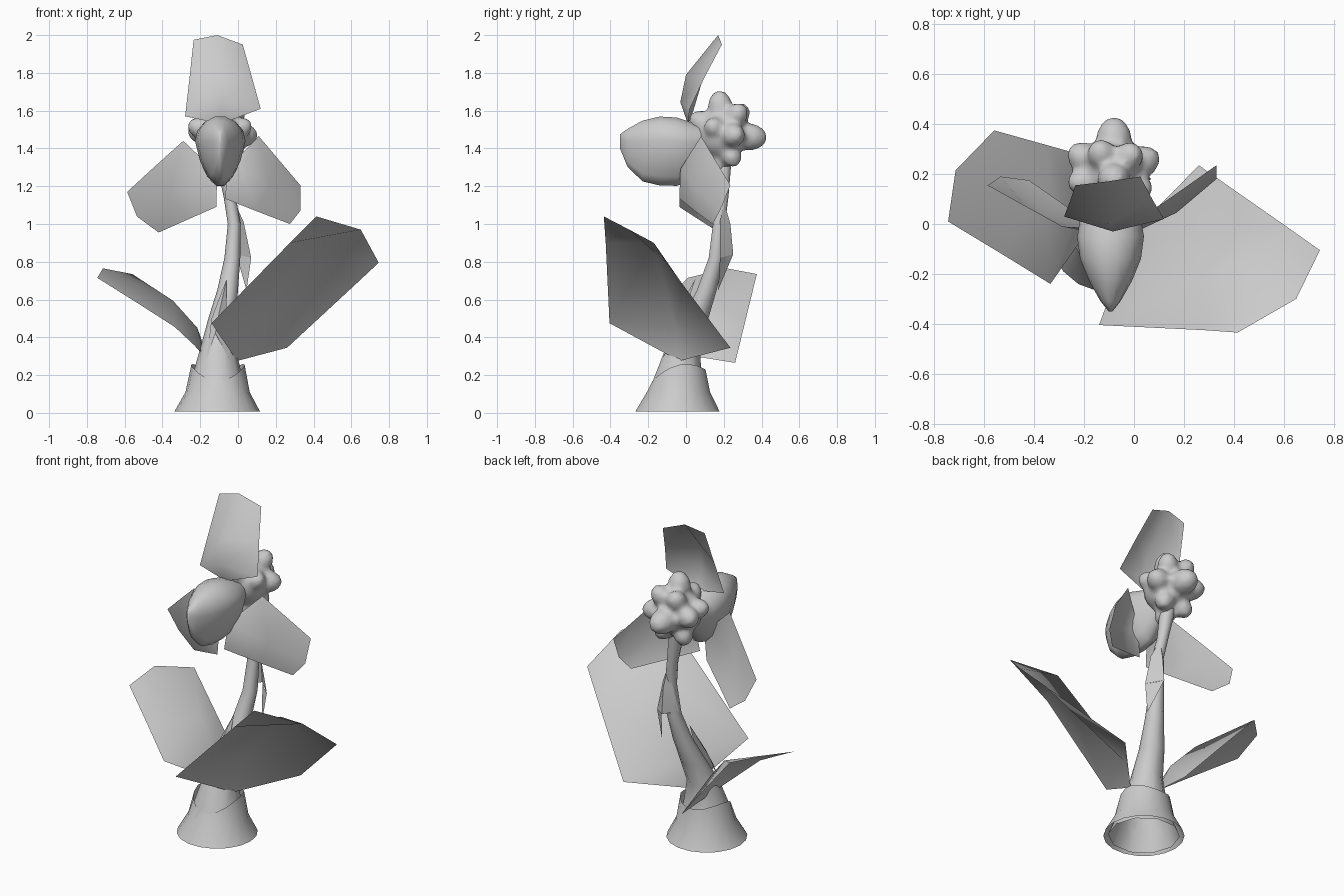
import bpy, bmesh, math
from mathutils import Vector, Matrix

cube = bpy.data.objects.get("Cube")
if cube:
    bpy.data.objects.remove(cube)

GREY = (0.6, 0.6, 0.6, 1)
mat = bpy.data.materials.new("plain grey")
mat.use_nodes = True
mat.diffuse_color = GREY
mat.node_tree.nodes["Principled BSDF"].inputs["Base Color"].default_value = GREY


def finish(name, bm, angle=60):
    me = bpy.data.meshes.new(name)
    bmesh.ops.recalc_face_normals(bm, faces=bm.faces)
    bm.to_mesh(me)
    bm.free()
    me.materials.append(mat)
    ob = bpy.data.objects.new(name, me)
    bpy.context.collection.objects.link(ob)
    bpy.ops.object.select_all(action='DESELECT')
    ob.select_set(True)
    bpy.context.view_layer.objects.active = ob
    bpy.ops.object.shade_smooth_by_angle(angle=math.radians(angle))
    return ob


def loft(name, rings, caps=(False, False), angle=60):
    """Skin a list of closed rings of points."""
    bm = bmesh.new()
    loops = [[bm.verts.new(p) for p in ring] for ring in rings]
    n = len(loops[0])
    for a, b in zip(loops, loops[1:]):
        for i in range(n):
            j = (i + 1) % n
            bm.faces.new((a[i], a[j], b[j], b[i]))
    if caps[0]:
        bm.faces.new(loops[0])
    if caps[1]:
        bm.faces.new(loops[-1])
    return finish(name, bm, angle)


def circle(x, y, z, r, n):
    turn = 2 * math.pi / n
    return [Vector((x + r * math.cos(i * turn), y + r * math.sin(i * turn), z)) for i in range(n)]


def blade(name, base, left, mid, right):
    """Thin leaf: a base point fanning into two panels beside a midrib."""
    bm = bmesh.new()
    root = bm.verts.new(base)
    l, m, r = ([bm.verts.new(p) for p in side] for side in (left, mid, right))
    bm.faces.new((root, m[0], l[0]))
    bm.faces.new((root, r[0], m[0]))
    for i in range(len(m) - 1):
        bm.faces.new((l[i], m[i], m[i + 1], l[i + 1]))
        bm.faces.new((m[i], r[i], r[i + 1], m[i + 1]))
    return finish(name, bm, 80)


# Stem: flared foot, leaning upward to the flower
stem = [(-.11, -.045, .01, .2), (-.11, -.04, .2, .13), (-.105, -.015, .36, .09),
        (-.085, .05, .5, .072), (-.055, .11, .65, .055), (-.03, .16, .82, .042),
        (-.02, .175, 1.0, .034), (-.045, .195, 1.15, .032), (-.08, .2, 1.36, .045)]
loft("stem", [circle(*s, 10) for s in stem], (False, True))

# Husk: open cone around the foot, its rim low in front and high at the sides
foot, waist = circle(-.11, -.045, .008, .226, 18), circle(-.108, -.04, .11, .17, 18)
rim = circle(-.106, -.035, .2, .141, 18)
for i, p in enumerate(rim):
    a = 2 * math.pi * i / 18
    p.z += .028 * math.sin(a) + .055 * math.cos(a) ** 2
loft("husk", [foot, waist, rim])

# Pouch: teardrop section swept along y (y, top, bottom, half width)
pouch = [(-.35, 1.475, 1.4, .008), (-.31, 1.505, 1.3, .04), (-.23, 1.55, 1.22, .085),
         (-.14, 1.572, 1.198, .122), (-.05, 1.567, 1.196, .134), (.03, 1.54, 1.22, .12),
         (.09, 1.52, 1.3, .085), (.16, 1.5, 1.36, .06)]
rings = []
for y, top, low, w in pouch:
    mid, ring = low + .66 * (top - low), []
    for i in range(14):
        a = 2 * math.pi * i / 14
        s = math.sin(a)
        taper = 1 if s > 0 else 1 + .25 * s
        ring.append((-.094 + w * math.cos(a) * taper, y, mid + s * (top - mid if s > 0 else mid - low)))
    rings.append(ring)
loft("pouch", rings, (True, True))

# Cluster: plump lobes pointing away from a core, fused together
core = Vector((-.085, .19, 1.47))
lobes = [(-.08, .18, 1.635, .068), (-.13, .28, 1.58, .062), (-.02, .27, 1.58, .062),
         (-.08, .35, 1.46, .075), (-.2, .265, 1.49, .068), (.035, .25, 1.47, .068),
         (-.205, .17, 1.51, .06), (.015, .15, 1.51, .06), (-.15, .24, 1.36, .06),
         (-.02, .24, 1.36, .06), (-.09, .08, 1.54, .065), (-.08, .17, 1.31, .06)]
bm = bmesh.new()
bmesh.ops.create_icosphere(bm, subdivisions=3, radius=.135, matrix=Matrix.Translation(core))
for x, y, z, r in lobes:
    tip = Vector((x, y, z))
    out = (tip - core).normalized()
    turn = out.to_track_quat('Z', 'Y').to_matrix().to_4x4()
    place = Matrix.Translation(tip - out * r * .3) @ turn @ Matrix.Diagonal((1, 1, 1.4, 1))
    bmesh.ops.create_icosphere(bm, subdivisions=2, radius=r, matrix=place)
cluster = finish("seed_cluster", bm)
fuse = cluster.modifiers.new("fuse", 'REMESH')
fuse.mode = 'VOXEL'
fuse.voxel_size = .016
fuse.use_smooth_shade = True
soft = cluster.modifiers.new("soften", 'SMOOTH')
soft.iterations = 3

# Petals, each bowed forward along the midrib
blade("top_petal", (-.09, .01, 1.53),
      [(-.28, .03, 1.57), (-.257, .09, 1.77), (-.235, .155, 1.975)],
      [(-.085, -.03, 1.645), (-.1, 0, 1.79), (-.11, .17, 2.0)],
      [(.12, .02, 1.61), (.073, .1, 1.78), (.025, .19, 1.95)])
blade("left_petal", (-.05, -.02, 1.3),
      [(.11, .08, 1.465), (.22, .157, 1.335), (.33, .235, 1.205)],
      [(.01, -.03, 1.29), (.17, .045, 1.2), (.33, .18, 1.07)],
      [(-.07, -.035, 1.135), (.1, .05, 1.067), (.275, .14, 1.0)])
blade("right_petal", (-.11, -.02, 1.27),
      [(-.29, -.01, 1.44), (-.44, .073, 1.305), (-.587, .155, 1.17)],
      [(-.19, -.03, 1.27), (-.36, .04, 1.16), (-.535, .19, 1.04)],
      [(-.115, -.035, 1.09), (-.27, .07, 1.022), (-.42, .175, .955)])

# Large leaves, arched along the midrib
blade("left_leaf", (-.005, -.035, .275),
      [(-.14, -.405, .475), (.275, -.425, .9), (.415, -.435, 1.04)],
      [(.03, -.05, .44), (.41, -.17, .9), (.65, -.3, .97)],
      [(.26, .235, .345), (.625, -.02, .683), (.745, -.105, .795)])
blade("right_leaf", (-.18, -.02, .31),
      [(-.335, -.24, .455), (-.53, -.12, .58), (-.745, .01, .715)],
      [(-.215, .06, .45), (-.345, .12, .595), (-.715, .215, .765)],
      [(-.15, .26, .265), (-.345, .315, .49), (-.56, .375, .735)])

# Small bracts hugging the stem
blade("upper_bract", (-.02, .2, 1.12),
      [(-.05, .2, 1.0), (-.07, .17, .84)],
      [(-.01, .235, 1.0), (-.01, .25, .84)],
      [(.03, .18, 1.01), (.07, .18, .82)])
blade("upper_bract_tip", (.045, .17, .65),
      [(.07, .18, .82)], [(.03, .21, .83)], [(-.01, .25, .84)])
blade("lower_bract", (-.06, .05, .71),
      [(-.14, -.03, .5), (-.165, -.11, .29)],
      [(-.1, -.05, .53), (-.12, -.1, .42)],
      [(-.06, -.02, .5), (-.05, -.12, .29)])
